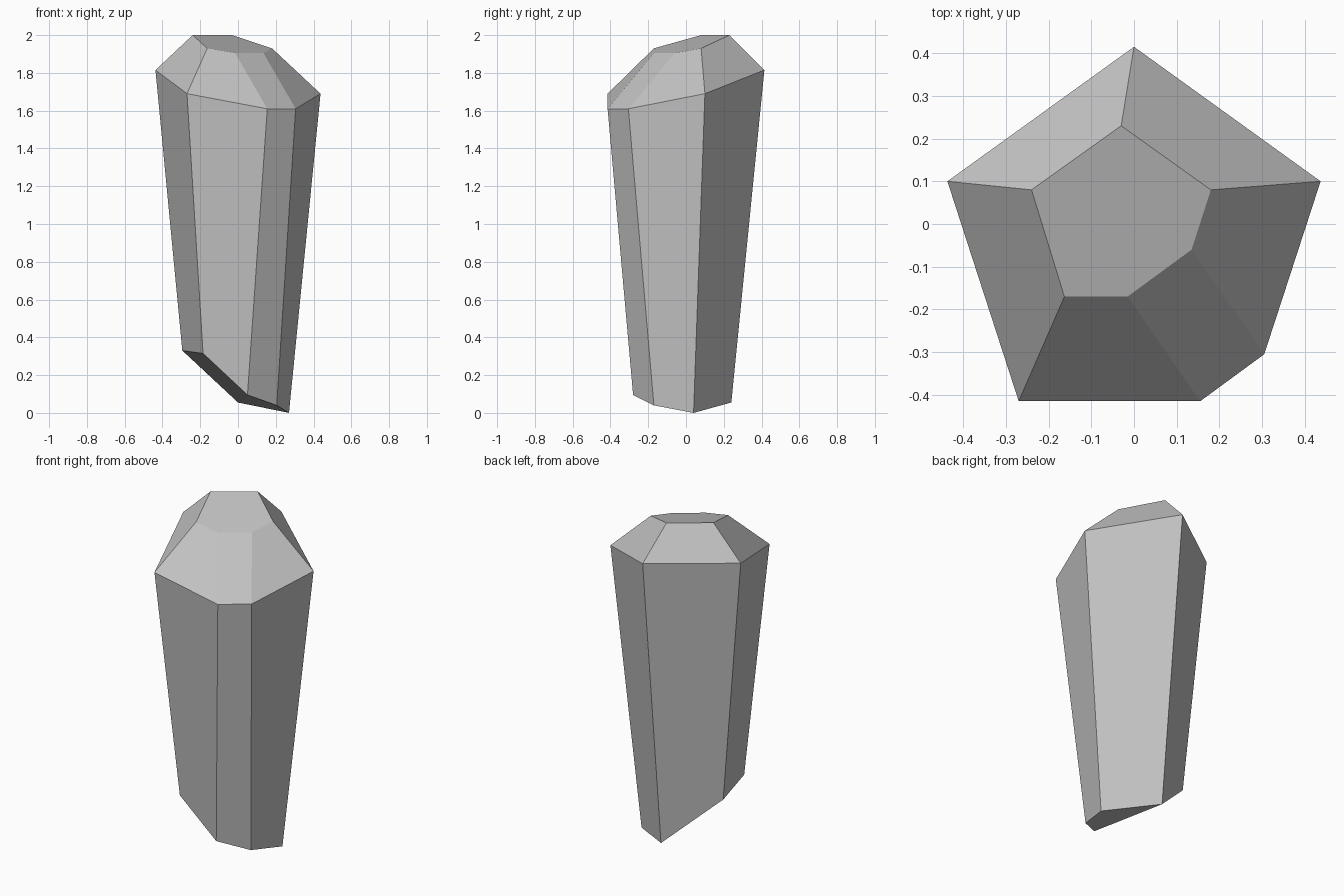
import bpy
import bmesh

cube = bpy.data.objects.get("Cube")
if cube:
    bpy.data.objects.remove(cube, do_unlink=True)


def make_material(name, colour):
    mat = bpy.data.materials.new(name)
    mat.use_nodes = True
    mat.diffuse_color = colour
    mat.node_tree.nodes["Principled BSDF"].inputs["Base Color"].default_value = colour
    return mat


# Cross-sections, each running anticlockwise from the back corner
bottom_ring = [(0, .24, .055), (-.295, .065, .33), (-.185, -.293, .315),
               (.05, -.28, .095), (.205, -.17, .04), (.27, .04, 0)]
shoulder_ring = [(0, .415, 1.815), (-.437, .1, 1.815), (-.27, -.415, 1.69),
                 (.155, -.415, 1.61), (.305, -.305, 1.61), (.437, .1, 1.69)]
crown_ring = [(-.03, .23, 2), (-.24, .08, 2), (-.163, -.17, 1.93),
              (-.015, -.17, 1.905), (.135, -.06, 1.905), (.18, .08, 1.93)]

bm = bmesh.new()
rings = [[bm.verts.new(p) for p in ring]
         for ring in (bottom_ring, shoulder_ring, crown_ring)]

# Tapered sides and bevelled crown
for low, high in zip(rings, rings[1:]):
    for i in range(len(low)):
        j = (i + 1) % len(low)
        bm.faces.new((low[i], low[j], high[j], high[i]))

# Tilted top facet
bm.faces.new(rings[-1])

# Broken base: two facets meeting on a ridge
a, b, c, d, e, f = rings[0]
bm.faces.new((a, b, c, d))
bm.faces.new((a, d, e, f))
bmesh.ops.recalc_face_normals(bm, faces=bm.faces)

mesh = bpy.data.meshes.new("crystal")
bm.to_mesh(mesh)
bm.free()
mesh.materials.append(make_material("stone grey", (.55, .55, .55, 1)))
crystal = bpy.data.objects.new("crystal", mesh)
bpy.context.collection.objects.link(crystal)
